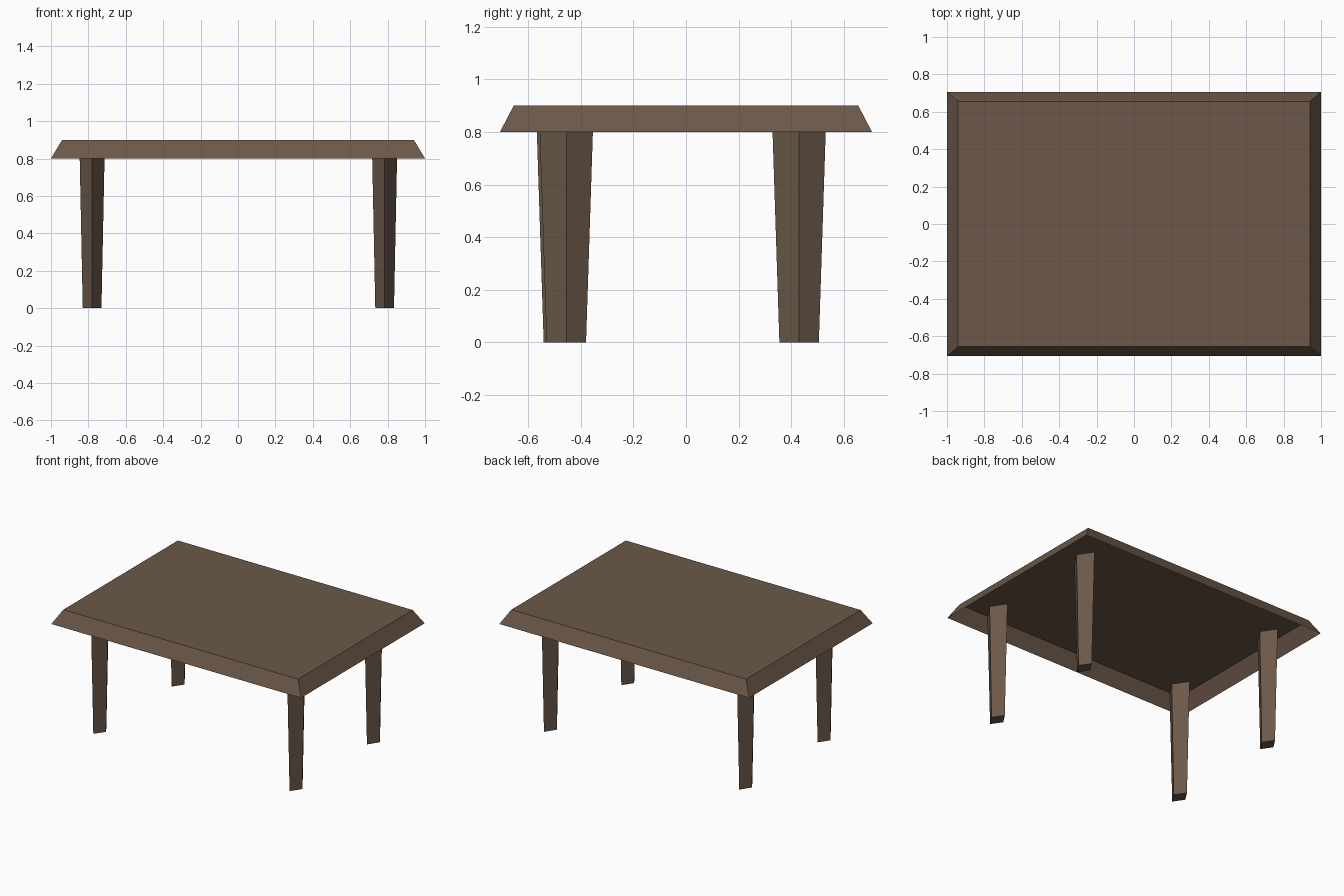
import bpy

if "Cube" in bpy.data.objects:
    bpy.data.objects.remove(bpy.data.objects["Cube"])

wood = bpy.data.materials.new("dark brown wood")
wood.diffuse_color = (0.15, 0.098, 0.067, 1)
wood.use_nodes = True
wood.node_tree.nodes["Principled BSDF"].inputs["Base Color"].default_value = wood.diffuse_color


def make_object(name, rings, cap_bottom=True):
    """Join two four-point rings (lower, upper) with side walls and caps."""
    verts = rings[0] + rings[1]
    faces = [(i, (i + 1) % 4, (i + 1) % 4 + 4, i + 4) for i in range(4)]
    faces.append((4, 5, 6, 7))
    if cap_bottom:
        faces.append((3, 2, 1, 0))
    mesh = bpy.data.meshes.new(name)
    mesh.from_pydata(verts, [], faces)
    mesh.materials.append(wood)
    obj = bpy.data.objects.new(name, mesh)
    bpy.context.collection.objects.link(obj)
    return obj


def rectangle(hx, hy, z):
    return [(-hx, -hy, z), (hx, -hy, z), (hx, hy, z), (-hx, hy, z)]


def diamond(cx, cy, hx, hy, z):
    return [(cx, cy - hy, z), (cx + hx, cy, z), (cx, cy + hy, z), (cx - hx, cy, z)]


# Tabletop: shell with sloping sides, open underneath
make_object("tabletop",
            [rectangle(1.0, 0.707, 0.8), rectangle(0.94, 0.655, 0.9)],
            cap_bottom=False)

# Legs: tapered diamond sections reaching up inside the hollow top
legs = {
    "front_left_leg": (-0.78, -0.466),
    "front_right_leg": (0.784, -0.455),
    "back_left_leg": (-0.78, 0.43),
    "back_right_leg": (0.784, 0.43),
}
for name, (x, y) in legs.items():
    make_object(name, [diamond(x, y, 0.05, 0.075, 0.0),
                       diamond(x, y, 0.067, 0.102, 0.83)])
